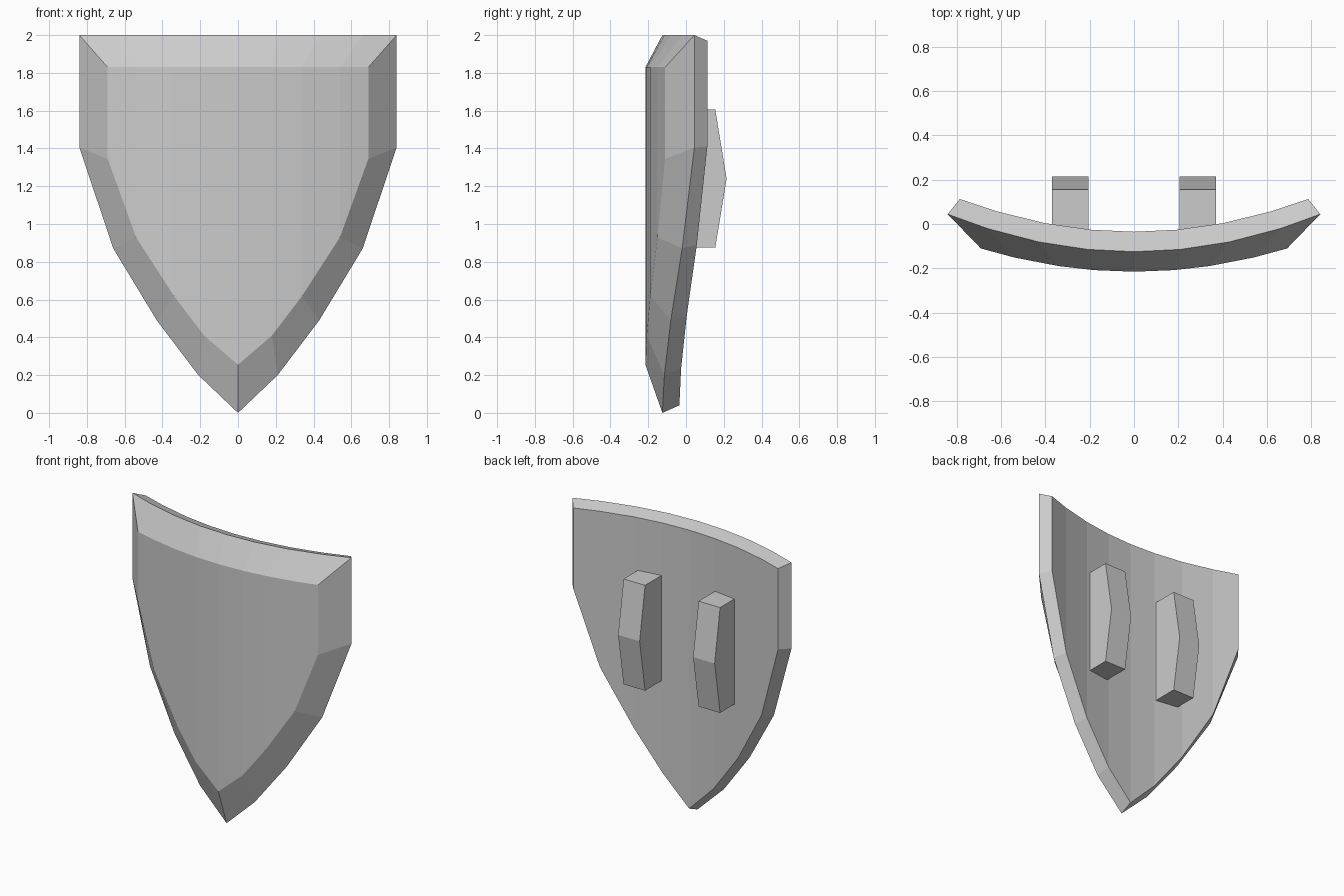
import bpy
import bmesh

default = bpy.data.objects.get("Cube")
if default:
    bpy.data.objects.remove(default, do_unlink=True)

# Single plain grey
grey = bpy.data.materials.new("light_grey")
grey.use_nodes = True
colour = (0.6, 0.6, 0.6, 1)
grey.diffuse_color = colour
grey.node_tree.nodes["Principled BSDF"].inputs["Base Color"].default_value = colour


def finish(bm, name):
    bmesh.ops.recalc_face_normals(bm, faces=bm.faces[:])
    mesh = bpy.data.meshes.new(name)
    bm.to_mesh(mesh)
    bm.free()
    mesh.materials.append(grey)
    obj = bpy.data.objects.new(name, mesh)
    bpy.context.collection.objects.link(obj)
    return obj


# Shield layers: lower edge (x, z) from tip to shoulder, top height, centre depth, bend
FRONT = ([(0, .255), (.18, .41), (.34, .62), (.54, .93), (.69, 1.345)], 1.83, -.215, .22)
RIM = ([(0, 0), (.21, .20), (.43, .49), (.66, .87), (.84, 1.405)], 2.0, -.125, .24)
BACK = ([(0, .04), (.195, .235), (.40, .51), (.62, .89), (.785, 1.41)], 1.97, -.035, .24)


def layer_loop(bm, layer):
    half, top, depth, bend = layer
    lower = [(-x, z) for x, z in half[:0:-1]] + half
    upper = [(x, top) for x, z in reversed(lower)]
    return [bm.verts.new((x, depth + bend * x * x, z)) for x, z in lower + upper]


# Curved shield body
bm = bmesh.new()
loops = [layer_loop(bm, layer) for layer in (FRONT, RIM, BACK)]
count = len(loops[0])
for a, b in zip(loops, loops[1:]):
    for i in range(count):
        j = (i + 1) % count
        bm.faces.new((a[i], a[j], b[j], b[i]))
for loop in (loops[0], loops[2]):
    for i in range(count // 2 - 1):
        bm.faces.new((loop[i], loop[i + 1], loop[-i - 2], loop[-i - 1]))
finish(bm, "shield_body")

# Two bent grips on the back
PROFILE = [(-.06, .875), (.155, .875), (.215, 1.24), (.155, 1.605), (-.06, 1.605)]
for side, name in ((1, "left_grip"), (-1, "right_grip")):
    bm = bmesh.new()
    ends = [[bm.verts.new((side * x, y, z)) for y, z in PROFILE] for x in (.205, .37)]
    for end in ends:
        bm.faces.new(end)
    for i in range(len(PROFILE)):
        j = (i + 1) % len(PROFILE)
        bm.faces.new((ends[0][i], ends[0][j], ends[1][j], ends[1][i]))
    finish(bm, name)
